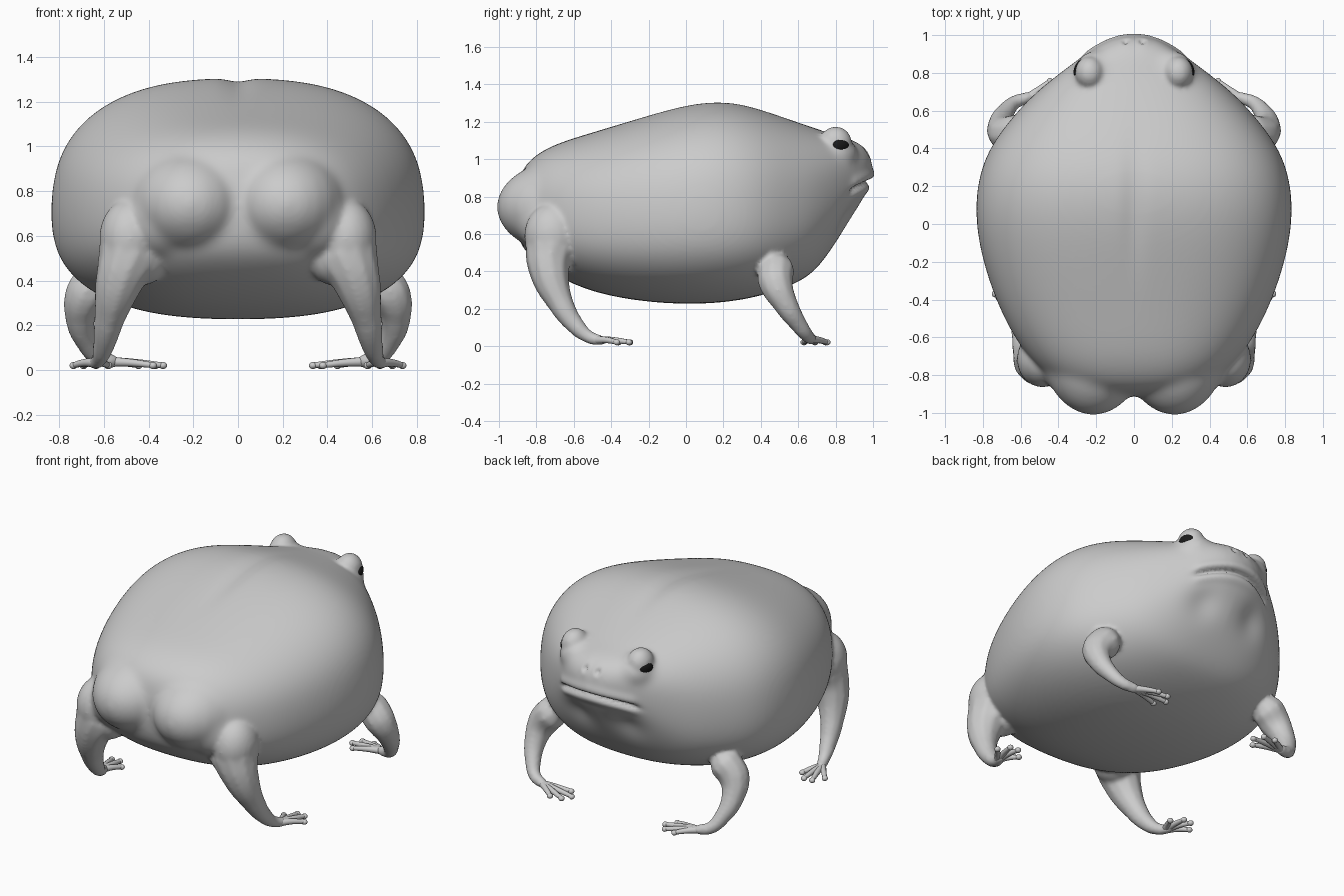
import bpy, bmesh, math
from mathutils import Vector, Matrix

if "Cube" in bpy.data.objects:
    bpy.data.objects.remove(bpy.data.objects["Cube"])
scene = bpy.context.scene


def material(name, rgb, rough):
    m = bpy.data.materials.new(name)
    m.use_nodes = True
    m.diffuse_color = (*rgb, 1)
    node = m.node_tree.nodes["Principled BSDF"]
    node.inputs["Base Color"].default_value = (*rgb, 1)
    node.inputs["Roughness"].default_value = rough
    return m


skin = material("grey_skin", (0.6, 0.6, 0.6), 0.6)
black = material("eye_black", (0.01, 0.01, 0.01), 0.4)


def add(name, mesh, mat):
    ob = bpy.data.objects.new(name, mesh)
    scene.collection.objects.link(ob)
    mesh.materials.clear()
    mesh.materials.append(mat)
    mesh.polygons.foreach_set("use_smooth", [True] * len(mesh.polygons))
    return ob


def baked(ob):
    """Mesh of an object with its modifiers applied; the object is removed."""
    deps = bpy.context.evaluated_depsgraph_get()
    mesh = bpy.data.meshes.new_from_object(ob.evaluated_get(deps))
    bpy.data.objects.remove(ob)
    return mesh


def to_mesh(bm, name):
    mesh = bpy.data.meshes.new(name)
    bm.to_mesh(mesh)
    bm.free()
    return mesh


def fused(bm, voxel, iterations):
    """Merge overlapping closed shapes into one softened skin."""
    bmesh.ops.remove_doubles(bm, verts=bm.verts, dist=.0005)
    ob = add("fused", to_mesh(bm, "fused"), skin)
    remesh = ob.modifiers.new("fuse", "REMESH")
    remesh.mode = "VOXEL"
    remesh.voxel_size = voxel
    soften = ob.modifiers.new("soften", "SMOOTH")
    soften.iterations = iterations
    return baked(ob)


def tube(points, side):
    """Tapered limb through (x, y, z, radius) points."""
    curve = bpy.data.curves.new("limb", "CURVE")
    curve.dimensions = "3D"
    curve.bevel_depth = 1
    curve.bevel_resolution = 3
    curve.use_fill_caps = True
    curve.resolution_u = 6
    line = curve.splines.new("BEZIER")
    line.bezier_points.add(len(points) - 1)
    for bp, (x, y, z, r) in zip(line.bezier_points, points):
        bp.co = (x * side, y, z)
        bp.radius = r
        bp.handle_left_type = bp.handle_right_type = "AUTO"
    ob = bpy.data.objects.new("limb", curve)
    scene.collection.objects.link(ob)
    return baked(ob)


def ball(bm, centre, radii):
    m = Matrix.Translation(centre) @ Matrix.Diagonal((*radii, 1))
    bmesh.ops.create_uvsphere(bm, u_segments=24, v_segments=16, radius=1, matrix=m)


# Torso and head: rounded sections of y, half width, widest z, top z, bottom z
sections = [
    (-.91, .06, .72, .80, .64), (-.89, .26, .72, .92, .55), (-.84, .42, .70, 1.0, .48),
    (-.72, .56, .68, 1.08, .385), (-.5, .70, .68, 1.145, .28), (-.2, .81, .69, 1.24, .23),
    (.05, .85, .70, 1.31, .22), (.25, .83, .70, 1.315, .235), (.42, .765, .70, 1.265, .27),
    (.6, .62, .72, 1.20, .335), (.7, .52, .76, 1.165, .405), (.8, .395, .83, 1.13, .55),
    (.88, .285, .88, 1.11, .68), (.94, .20, .93, 1.08, .775), (.98, .12, .94, 1.03, .85),
    (1.0, .04, .94, .97, .91)]
SIDES = 28
bm = bmesh.new()
rings = []
for y, w, mid, top, bottom in sections:
    ring = []
    for i in range(SIDES):
        a = math.tau * i / SIDES
        c, s = (math.copysign(abs(f) ** 0.8, f) for f in (math.cos(a), math.sin(a)))
        ring.append(bm.verts.new((w * c, y, mid + s * (top - mid if s > 0 else mid - bottom))))
    rings.append(ring)
for r, q in zip(rings, rings[1:]):
    for i in range(SIDES):
        j = (i + 1) % SIDES
        bm.faces.new((r[i], q[i], q[j], r[j]))
bm.faces.new(rings[0])
bm.faces.new(rings[-1][::-1])
bmesh.ops.recalc_face_normals(bm, faces=bm.faces)
torso = add("torso", to_mesh(bm, "torso"), skin)
torso.modifiers.new("round", "SUBSURF").levels = 2

# Rump lobes and brows melted softly into the torso
bm = bmesh.new()
bm.from_mesh(baked(torso))
for side in (1, -1):
    ball(bm, (.215 * side, -.64, .745), (.28, .375, .25))
    ball(bm, (.33 * side, -.66, .67), (.2, .25, .2))
    ball(bm, (.20 * side, .79, 1.03), (.125, .13, .10))
trunk = fused(bm, .018, 14)

# Limbs
hind = [(.47, -.70, .60, .12), (.49, -.725, .51, .14), (.53, -.73, .40, .11),
        (.575, -.67, .23, .07), (.60, -.59, .11, .05),
        (.62, -.52, .05, .036), (.64, -.46, .032, .03), (.65, -.42, .028, .014)]
fore = [(.55, .47, .46, .06), (.62, .48, .41, .10), (.68, .48, .34, .095),
        (.705, .53, .23, .068), (.675, .60, .12, .048), (.63, .645, .06, .038),
        (.56, .67, .04, .032), (.52, .685, .035, .014)]

# Body: trunk, thighs, eye mounds and limbs fused into one skin
bm = bmesh.new()
bm.from_mesh(trunk)
for side in (1, -1):
    ball(bm, (.485 * side, -.715, .59), (.135, .15, .175))
    ball(bm, (.425 * side, -.69, .50), (.11, .13, .12))
    ball(bm, (.235 * side, .80, 1.085), (.078, .088, .09))
    for path in (hind, fore):
        bm.from_mesh(tube(path, side))
body = add("body", fused(bm, .012, 10), skin)


def bell(*terms):
    return math.exp(-sum(t * t for t in terms))


# Mouth, nostrils, throat hollows and spine pressed into the skin
bm = bmesh.new()
bm.from_mesh(body.data)
bm.normal_update()
moves = []
for v in bm.verts:
    x, y, z = abs(v.co.x), v.co.y, v.co.z
    d = 0
    if y > .7:
        lip = z - (.878 - .65 * x * x)
        fade = 1 / (1 + math.exp((x - .265) / .012))
        d += fade * (.012 * bell((lip - .04) / .03) - .03 * bell(lip / .016)
                     + .006 * bell((lip + .04) / .025))
        d -= .022 * bell((x - .045) / .014, (z - 1.035) / .018)
        d += .007 * bell((x - .045) / .03, (z - 1.035) / .035)
        d -= .025 * bell((x - .18) / .1, (z - .68) / .09)
    if z > .9:
        d -= .016 * bell(x / .06, (y - .1) / .3)
    moves.append(v.normal * d)
for v, m in zip(bm.verts, moves):
    v.co += m
bm.to_mesh(body.data)
bm.free()

# Toes with rounded tips: (tip x, tip y) from each foot
feet = {
    "hind": ((.64, -.48, .034), [(.58, -.36), (.635, -.30), (.69, -.305), (.735, -.37)]),
    "front": ((.56, .67, .038), [(.38, .63), (.335, .69), (.37, .745), (.445, .755)])}
for side, label in ((1, "left"), (-1, "right")):
    for foot, (root, tips) in feet.items():
        bm = bmesh.new()
        for tx, ty in tips:
            mx, my = (root[0] + tx) / 2, (root[1] + ty) / 2
            bm.from_mesh(tube([(*root, .022), (mx, my, .033, .017), (tx, ty, .022, .013)], side))
            ball(bm, (tx * side, ty, .021), (.018, .018, .016))
        add(f"{label}_{foot}_toes", to_mesh(bm, "toes"), skin)
    # Eye set into the outer side of its mound
    out = Vector((.85 * side, .45, -.2)).normalized()
    bm = bmesh.new()
    ball(bm, (0, 0, 0), (.052, .04, .03))
    turn = out.to_track_quat("Z", "Y").to_matrix().to_4x4()
    place = Vector((.235 * side, .80, 1.082)) + out * .056
    bm.transform(Matrix.Translation(place) @ turn)
    add(f"{label}_eye", to_mesh(bm, "eye"), black)
